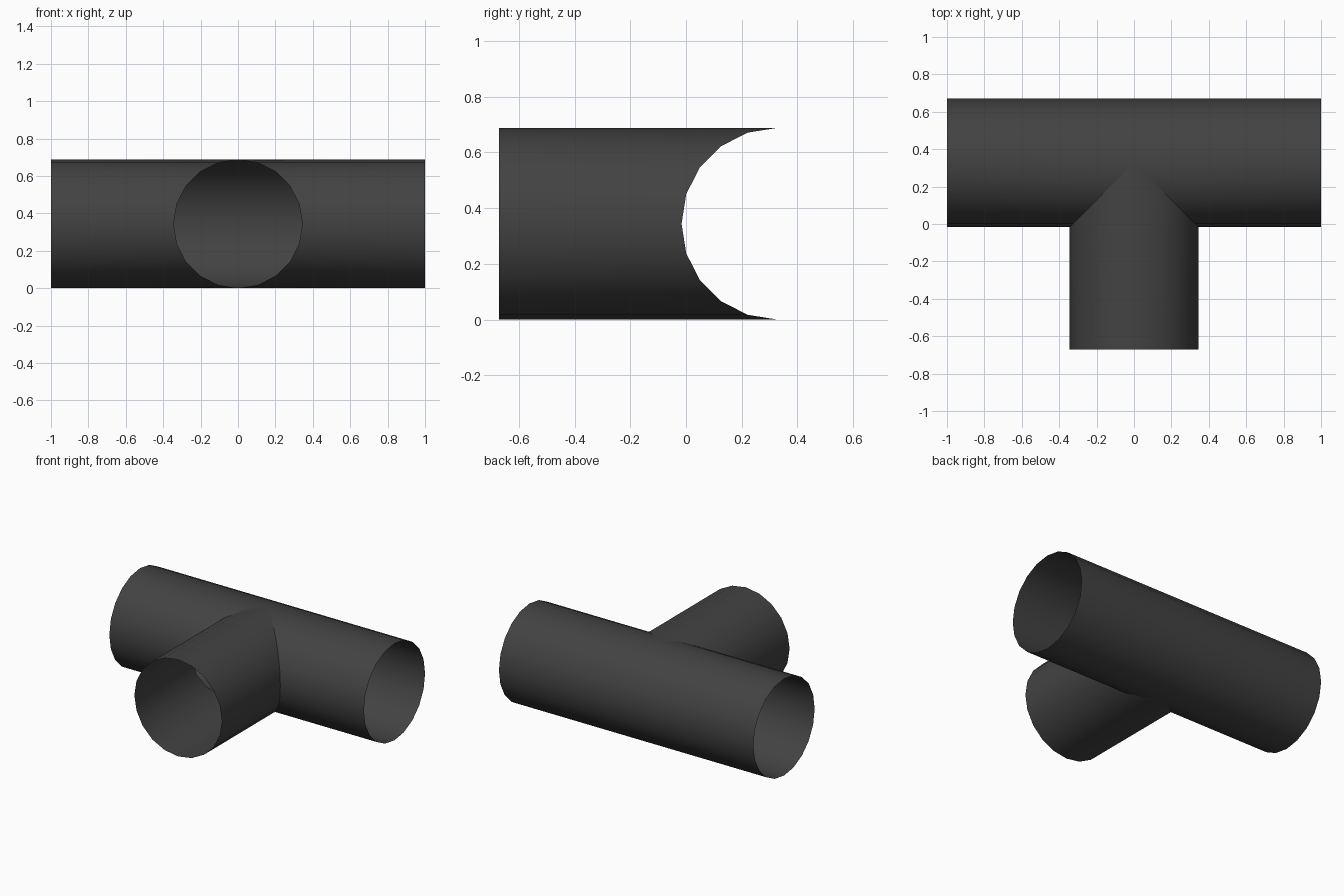
import bpy, bmesh
from math import sin, cos, pi, radians

if "Cube" in bpy.data.objects:
    bpy.data.objects.remove(bpy.data.objects["Cube"])

SIDES = 20
R = 0.344            # pipe radius, also the height of both axes
AXIS_Y = 0.328       # y of the long pipe's axis
FRONT = -0.672       # open end of the branch

grey = bpy.data.materials.new("dark_grey")
grey.use_nodes = True
grey.diffuse_color = (0.055, 0.055, 0.055, 1)
grey.node_tree.nodes["Principled BSDF"].inputs["Base Color"].default_value = (0.055, 0.055, 0.055, 1)


def open_tubes(name, ring_pairs):
    """Thin open tubes, each lofted between two rings of points."""
    bm = bmesh.new()
    for start, end in ring_pairs:
        a = [bm.verts.new(p) for p in start]
        b = [bm.verts.new(p) for p in end]
        for i in range(SIDES):
            j = (i + 1) % SIDES
            bm.faces.new((a[i], a[j], b[j], b[i]))
    bmesh.ops.remove_doubles(bm, verts=bm.verts, dist=0.0001)
    mesh = bpy.data.meshes.new(name)
    bm.to_mesh(mesh)
    bm.free()
    mesh.materials.append(grey)
    obj = bpy.data.objects.new(name, mesh)
    bpy.context.collection.objects.link(obj)
    bpy.ops.object.select_all(action='DESELECT')
    obj.select_set(True)
    bpy.context.view_layer.objects.active = obj
    bpy.ops.object.shade_smooth_by_angle(angle=radians(30))


# Unit circle points: first value across, second value up
circle = [(cos(2 * pi * i / SIDES), sin(2 * pi * i / SIDES)) for i in range(SIDES)]


def main_ring(x_of):
    return [(x_of(c), AXIS_Y - R * c, R + R * s) for c, s in circle]


# Long pipe: two arms meeting behind, with a mitred opening in front
left_end = main_ring(lambda c: 1)
left_mitre = main_ring(lambda c: R * max(c, 0))
right_end = main_ring(lambda c: -1)
right_mitre = main_ring(lambda c: -R * max(c, 0))
open_tubes("main_pipe", [(left_end, left_mitre), (right_mitre, right_end)])

# Branch pipe: its rear edge follows the opening
branch_end = [(R * c, FRONT, R + R * s) for c, s in circle]
branch_mitre = [(R * c, AXIS_Y - R * abs(c), R + R * s) for c, s in circle]
open_tubes("branch_pipe", [(branch_end, branch_mitre)])
